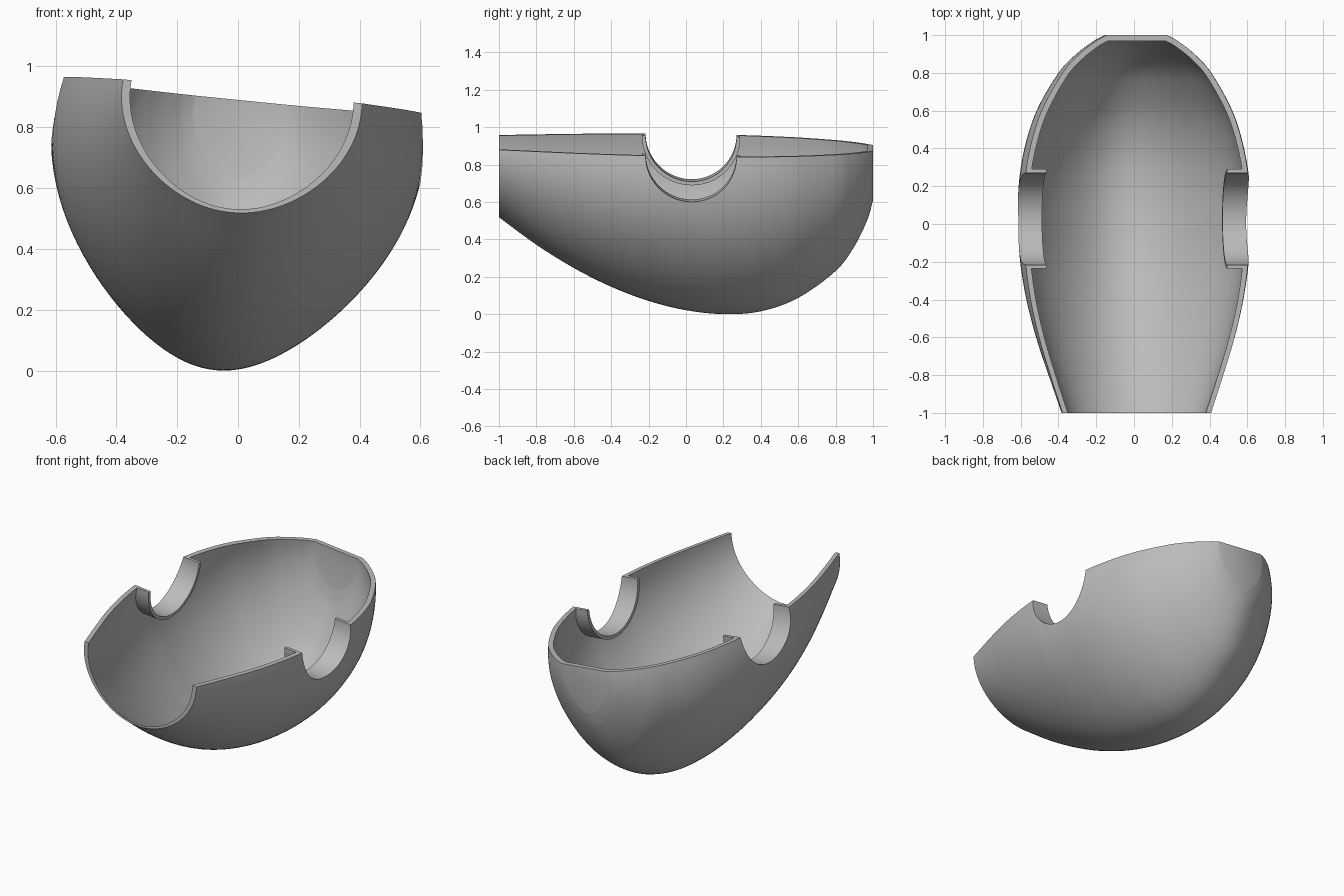
import bpy, bmesh, math
from mathutils import Matrix

cube = bpy.data.objects.get("Cube")
if cube:
    bpy.data.objects.remove(cube)

grey = bpy.data.materials.new("plain grey")
grey.use_nodes = True
grey.diffuse_color = (0.5, 0.5, 0.5, 1)
grey.node_tree.nodes["Principled BSDF"].inputs["Base Color"].default_value = (0.5, 0.5, 0.5, 1)

ARC = 64             # segments across the bowl
SUB = 6              # rows between stations
NOTCH_Y, NOTCH_R = 0.027, 0.243

# The bowl leans to one side and dips slightly toward the back
LEAN = Matrix.Rotation(0.1, 4, 'Y')
DIP = Matrix.Identity(4)
DIP[2][1] = -0.015
PLACE = Matrix.Translation((0.015, 0, 0.905)) @ DIP @ LEAN

# Stations along the bowl: y, half width at the rim, depth
STATIONS = [(-1, .395, .40), (-.8, .46, .545), (-.6, .52, .667), (-.4, .565, .765),
            (-.2, .592, .838), (0, .601, .885), (.2, .598, .903), (.4, .568, .885),
            (.6, .506, .81), (.8, .395, .663), (.9, .305, .53), (.97, .215, .385),
            (1, .16, .28)]


def smooth_rows(pts):
    """Catmull-Rom curve through the stations."""
    ext = [[2 * a - b for a, b in zip(pts[0], pts[1])], *pts,
           [2 * a - b for a, b in zip(pts[-1], pts[-2])]]
    rows = []
    for i in range(len(pts) - 1):
        for k in range(SUB):
            t = k / SUB
            rows.append([b + t / 2 * (c - a + t * (2 * a - 5 * b + 4 * c - d
                         + t * (3 * (b - c) + d - a)))
                         for a, b, c, d in zip(*ext[i:i + 4])])
    return rows + [list(pts[-1])]


def fullness(y, s):
    """Round at the open front, fuller sides and a narrow keel further back."""
    k = min(1, max(0, (y + 1) / 0.8)) * 0.75 + 0.25
    return 1 + k * (0.3 * s - 0.45 * s * s)


def section(y, half, depth):
    angles = [math.pi * j / ARC for j in range(ARC + 1)]
    return [(half * math.cos(a) * fullness(y, math.sin(a)), y, -depth * math.sin(a))
            for a in angles]


def finish(bm, name):
    bmesh.ops.recalc_face_normals(bm, faces=bm.faces)
    mesh = bpy.data.meshes.new(name)
    bm.to_mesh(mesh)
    bm.free()
    mesh.materials.append(grey)
    obj = bpy.data.objects.new(name, mesh)
    bpy.context.collection.objects.link(obj)
    return obj


def activate(obj):
    bpy.ops.object.select_all(action='DESELECT')
    obj.select_set(True)
    bpy.context.view_layer.objects.active = obj


outer_rows = smooth_rows(STATIONS)
inner_rows = []
for y, half, depth in outer_rows:
    back = max(y, 0)
    inner_rows.append([y - 0.03 * back, half - 0.028 * (1 - 0.7 * back ** 4),
                       depth - 0.012 - 0.016 * min(1, y + 1)])

# Bowl shell
bm = bmesh.new()
outer = [[bm.verts.new(p) for p in section(*r)] for r in outer_rows]
inner = [[bm.verts.new(p) for p in section(*r)] for r in inner_rows]
last = len(outer) - 1
for i in range(last):
    for j in range(ARC):
        for g in (outer, inner):
            bm.faces.new((g[i][j], g[i + 1][j], g[i + 1][j + 1], g[i][j + 1]))
    for j in (0, ARC):
        bm.faces.new((outer[i][j], outer[i + 1][j], inner[i + 1][j], inner[i][j]))
for j in range(ARC):
    bm.faces.new((outer[0][j], outer[0][j + 1], inner[0][j + 1], inner[0][j]))
bm.faces.new(outer[last])
bm.faces.new(inner[last])
bm.faces.new((outer[last][0], outer[last][ARC], inner[last][ARC], inner[last][0]))
shell = finish(bm, "bowl_shell")

# Round notches through both sides
bm = bmesh.new()
bmesh.ops.create_cone(bm, cap_ends=True, segments=96, radius1=NOTCH_R, radius2=NOTCH_R,
                      depth=2, matrix=Matrix.Translation((0, NOTCH_Y, 0))
                      @ Matrix.Rotation(math.pi / 2, 4, 'Y'))
cutter = finish(bm, "notch_cutter")
cutter.hide_render = True
cut = shell.modifiers.new("notches", 'BOOLEAN')
cut.operation, cut.solver, cut.object = 'DIFFERENCE', 'EXACT', cutter
activate(shell)
bpy.ops.object.modifier_apply(modifier=cut.name)
bpy.data.objects.remove(cutter)


def wall_x(y, z):
    """Half width of the inner wall at a point."""
    for a, b in zip(inner_rows, inner_rows[1:]):
        if a[0] <= y <= b[0]:
            t = (y - a[0]) / (b[0] - a[0])
            half, depth = (a[n] + t * (b[n] - a[n]) for n in (1, 2))
            s = -z / depth
            return half * math.sqrt(1 - s * s) * fullness(y, s)


# Half-ring collars lining the notches inside the bowl
parts = [shell]
for side, name in ((1, "left_collar"), (-1, "right_collar")):
    bm = bmesh.new()
    rings = []
    for k in range(49):
        a = math.pi * k / 48
        ring = []
        for r, wall in ((NOTCH_R, 0), (NOTCH_R, 1), (NOTCH_R + 0.02, 1), (NOTCH_R + 0.02, 0)):
            y, z = NOTCH_Y + r * math.cos(a), -r * math.sin(a)
            x = wall_x(y, z) + 0.004 if wall else 0.48
            ring.append(bm.verts.new((side * x, y, z)))
        rings.append(ring)
    for p, q in zip(rings, rings[1:]):
        for n in range(4):
            m = (n + 1) % 4
            bm.faces.new((p[n], p[m], q[m], q[n]))
    bm.faces.new(rings[0])
    bm.faces.new(rings[-1])
    parts.append(finish(bm, name))

# Place everything and shade
for obj in parts:
    obj.data.transform(PLACE)
drop = min(v.co.z for v in shell.data.vertices)
for obj in parts:
    obj.data.transform(Matrix.Translation((0, 0, -drop)))
    activate(obj)
    bpy.ops.object.shade_smooth_by_angle(angle=math.radians(30))
